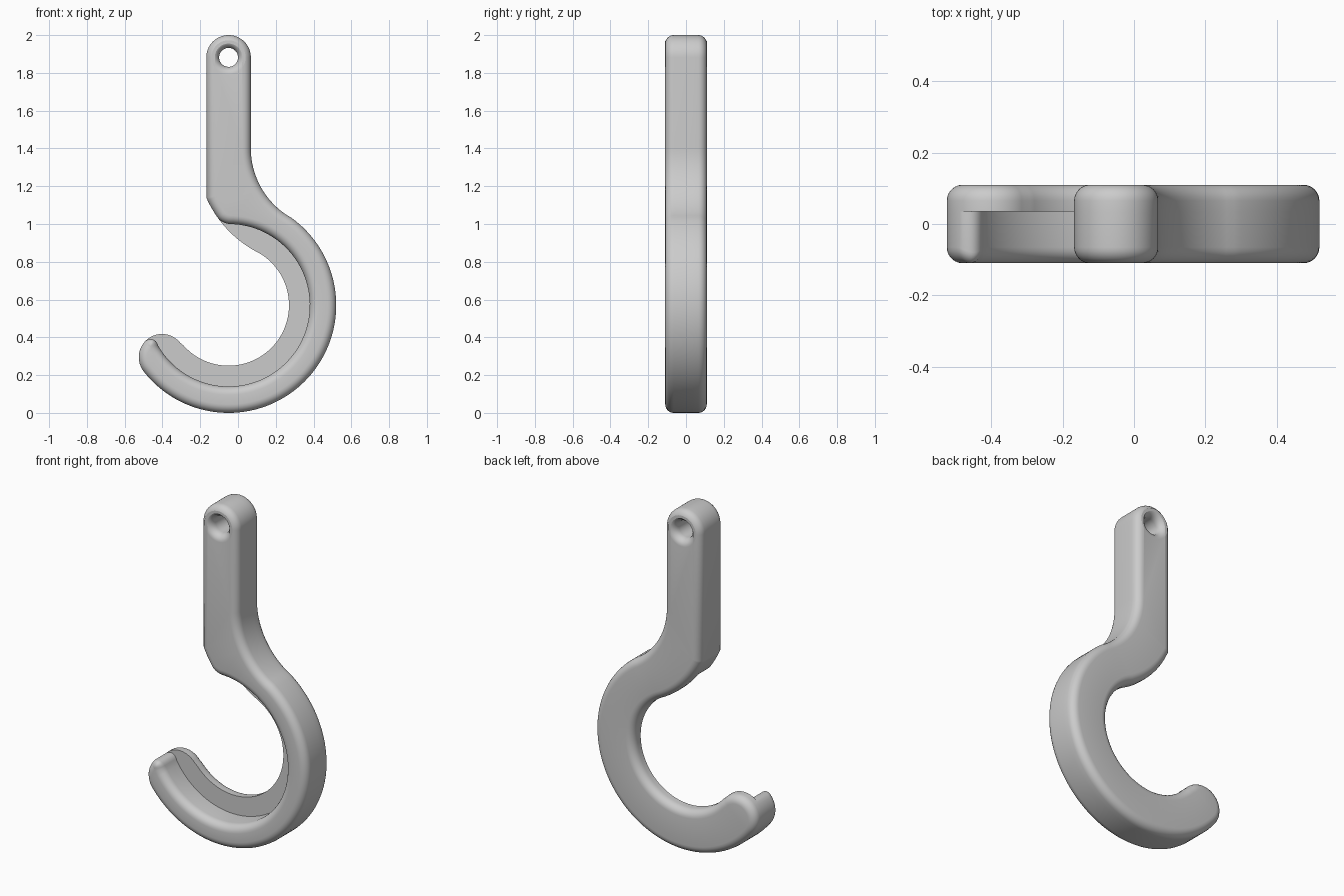
import bpy
import bmesh
from math import sin, cos, pi, radians, degrees, atan2
from mathutils import Vector

cube = bpy.data.objects.get("Cube")
if cube:
    bpy.data.objects.remove(cube, do_unlink=True)

HALF = 0.11        # half of the thickness
STEP_Y = 0.035     # depth of the recessed ledge
ROUND = 0.045      # edge rounding
STEPS = 6
CENTRE = Vector((-0.05, 0.57))
LEDGE_R = 0.43
EYE = Vector((-0.05, 1.882))


def polar(c, r, a):
    return Vector((c[0] + r * cos(radians(a)), c[1] + r * sin(radians(a))))


def arc(c, r, a0, a1, n):
    return [polar(c, r, a0 + (a1 - a0) * i / n) for i in range(n + 1)]


def blend(p0, corner, p3, n=10):
    """Rounded corner between two points."""
    p1, p2 = p0.lerp(corner, 0.6), p3.lerp(corner, 0.6)
    ts = [i / n for i in range(n + 1)]
    return [p0 * (1 - t) ** 3 + p1 * 3 * t * (1 - t) ** 2
            + p2 * 3 * t * t * (1 - t) + p3 * t ** 3 for t in ts]


def angle_of(p):
    return degrees(atan2(p.y - CENTRE.y, p.x - CENTRE.x))


def inward(pts):
    """Inward normals of a clockwise outline."""
    out = []
    for i, p in enumerate(pts):
        t = (p - pts[i - 1]).normalized() + (pts[(i + 1) % len(pts)] - p).normalized()
        out.append(Vector((t.y, -t.x)).normalized())
    return out


# Full hook outline, clockwise from the top of the stem
tip = polar(CENTRE, 0.447, -142)
raw = (arc(EYE, 0.118, 180, 0, 28)
       + arc((0.49, 1.4), 0.422, 180, 237, 20)
       + arc(CENTRE, 0.57, 57, -142, 80)
       + arc(tip, 0.123, -142, -322, 26)
       + arc(CENTRE, 0.32, -142, 62, 64)
       + arc((0.381, 1.382), 0.6, 242, 204, 26))
outline = [p for i, p in enumerate(raw) if (p - raw[i - 1]).length > 0.004]

# Front outline: the same shape with the inner ledge cut away
inside = [i for i, p in enumerate(outline) if (p - CENTRE).length < LEDGE_R]
c1, c2 = outline[inside[0]], outline[inside[-1]]
first = min(i for i, p in enumerate(outline) if (p - c1).length < 0.06)
last = max(i for i, p in enumerate(outline) if (p - c2).length < 0.05)
cut = arc(CENTRE, LEDGE_R, angle_of(c1) + 360 * (angle_of(c1) > 150) * -1 + 8,
          angle_of(c2) - 7, 72)
lip = (blend(outline[first], c1, cut[0])[1:] + cut[1:-1]
       + blend(cut[-1], c2, outline[last])[:-1])

bm = bmesh.new()


def ring(pts, y):
    ys = y if isinstance(y, list) else [y] * len(pts)
    return [bm.verts.new((p.x, d, p.y)) for p, d in zip(pts, ys)]


def bridge(a, b):
    for i in range(len(a)):
        j = (i + 1) % len(a)
        bm.faces.new((a[i], a[j], b[j], b[i]))


def rounded_rim(start, pts, side, radii):
    """Wall from the start ring to a rounded rim; returns the last ring."""
    normals = inward(pts)
    prev = start
    for k in range(STEPS + 1):
        t = k / STEPS * pi / 2
        pos = [p + n * r * (1 - cos(t)) for p, n, r in zip(pts, normals, radii)]
        cur = ring(pos, [side * (HALF - r * (1 - sin(t))) for r in radii])
        bridge(prev, cur)
        prev = cur
    return prev


def loop_edges(vs):
    edges = []
    for i, v in enumerate(vs):
        w = vs[(i + 1) % len(vs)]
        edges.append(bm.edges.get((v, w)) or bm.edges.new((v, w)))
    return edges


def fill(*loops):
    edges = [e for vs in loops for e in loop_edges(vs)]
    bmesh.ops.triangle_fill(bm, edges=edges, use_beauty=True)


# Rear layer and front layer share the ring at the ledge depth
base = ring(outline, STEP_Y)
back_face = rounded_rim(base, outline, 1, [ROUND] * len(outline))
lip_ring = ring(lip, STEP_Y)
front_base = base[:first + 1] + lip_ring + base[last:]
front_pts = outline[:first + 1] + lip + outline[last:]
radii = [min(ROUND, 0.02 + 0.4 * (p - c1).length) for p in front_pts]
front_face = rounded_rim(front_base, front_pts, -1, radii)

# Flared eye hole through the stem
rows = []
for side in (-1, 1):
    half = []
    for k in range(STEPS + 1):
        t = k / STEPS * pi / 2
        half.append(ring(arc(EYE, 0.05 + ROUND * (1 - sin(t)) * 0.9, 0, 352.5, 47),
                         side * (HALF - ROUND * (1 - cos(t)))))
    rows += half if side < 0 else half[::-1]
for a, b in zip(rows, rows[1:]):
    bridge(a, b)

# Flat faces: front, back and the ledge
fill(front_face, rows[0])
fill(back_face, rows[-1])
fill(base[first:last + 1] + lip_ring[::-1])
bmesh.ops.recalc_face_normals(bm, faces=bm.faces[:])

mesh = bpy.data.meshes.new("hook")
bm.to_mesh(mesh)
bm.free()
hook = bpy.data.objects.new("hook", mesh)
bpy.context.collection.objects.link(hook)

# Plain grey material
grey = bpy.data.materials.new("light_grey")
grey.use_nodes = True
colour = (0.6, 0.6, 0.6, 1)
grey.diffuse_color = colour
grey.node_tree.nodes["Principled BSDF"].inputs["Base Color"].default_value = colour
mesh.materials.append(grey)

bpy.ops.object.select_all(action="DESELECT")
hook.select_set(True)
bpy.context.view_layer.objects.active = hook
bpy.ops.object.shade_smooth_by_angle(angle=radians(35))
